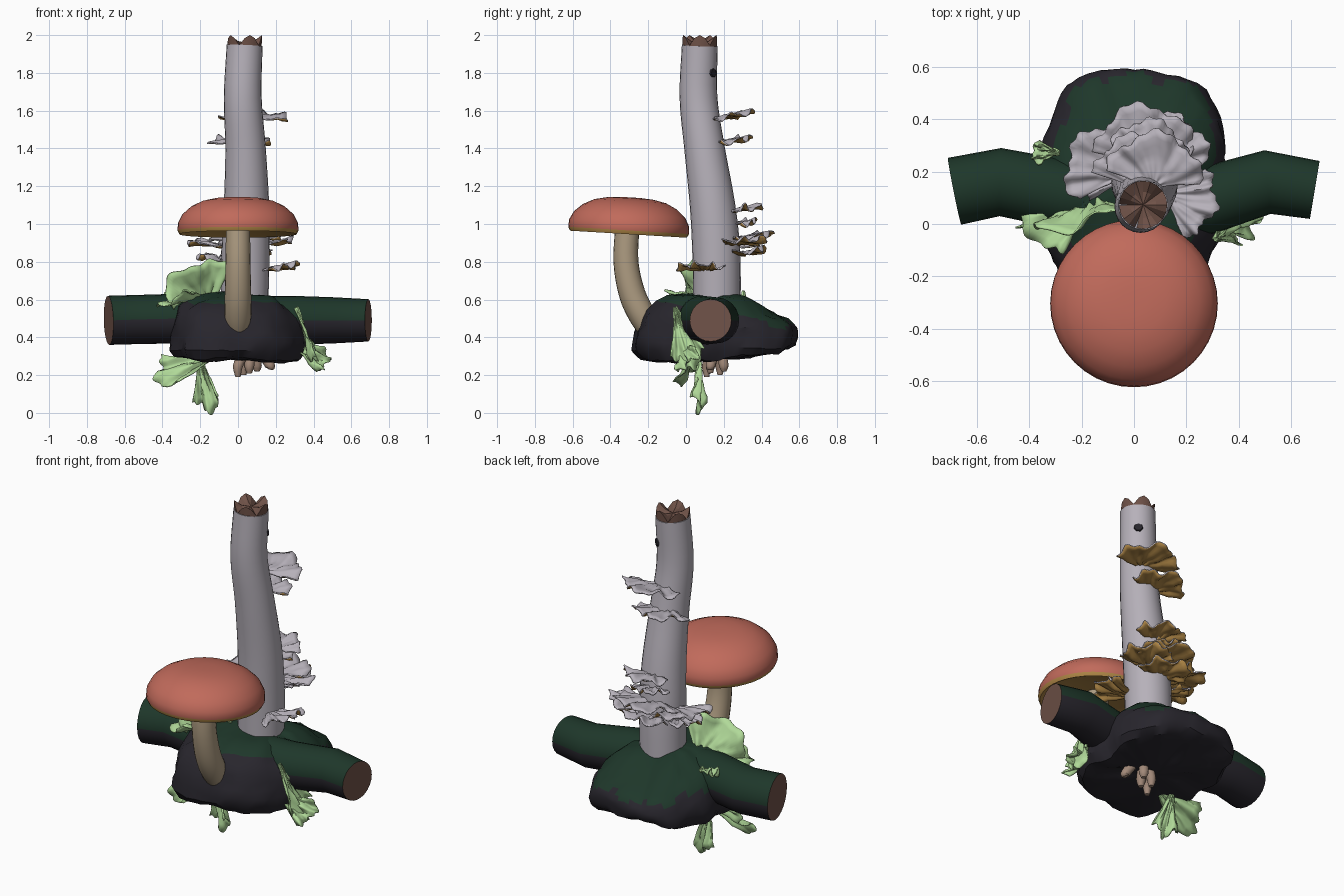
import bpy, bmesh, math, random
from mathutils import Vector, Matrix, noise

random.seed(4)
cube = bpy.data.objects.get("Cube")
if cube:
    bpy.data.objects.remove(cube, do_unlink=True)


def material(name, r, g, b):
    m = bpy.data.materials.new(name)
    m.use_nodes = True
    m.diffuse_color = (r, g, b, 1)
    bsdf = next(n for n in m.node_tree.nodes if n.type == 'BSDF_PRINCIPLED')
    bsdf.inputs["Base Color"].default_value = (r, g, b, 1)
    bsdf.inputs["Roughness"].default_value = 0.8
    return m


GREY = material("pale grey bark", 0.47, 0.44, 0.49)
GOLD = material("golden brown", 0.42, 0.235, 0.06)
MOSS = material("dark moss", 0.013, 0.038, 0.023)
COAL = material("charcoal", 0.021, 0.019, 0.026)
LEAF = material("light green", 0.44, 0.70, 0.32)
WOOD = material("broken wood brown", 0.16, 0.085, 0.065)
STEM = material("beige stem", 0.42, 0.33, 0.22)
CAP = material("coral red", 0.53, 0.145, 0.105)
BUD = material("pinkish beige", 0.36, 0.25, 0.19)


def finish(name, bm, mats, rule=None, angle=40):
    """Turn a bmesh into a smooth-shaded object, colouring faces by a rule."""
    bm.normal_update()
    if rule:
        for f in bm.faces:
            f.material_index = rule(f.calc_center_median(), f.normal)
    mesh = bpy.data.meshes.new(name)
    bm.to_mesh(mesh)
    bm.free()
    for m in mats:
        mesh.materials.append(m)
    obj = bpy.data.objects.new(name, mesh)
    bpy.context.collection.objects.link(obj)
    bpy.ops.object.select_all(action='DESELECT')
    obj.select_set(True)
    bpy.context.view_layer.objects.active = obj
    bpy.ops.object.shade_smooth_by_angle(angle=math.radians(angle))
    return obj


def loft(name, rings, mats, rule=None, angle=40):
    """Skin closed rings of points and close both ends with fans."""
    bm = bmesh.new()
    rows = [[bm.verts.new(p) for p in ring] for ring in rings]
    n = len(rows[0])
    for a, b in zip(rows, rows[1:]):
        for i in range(n):
            j = (i + 1) % n
            bm.faces.new((a[i], a[j], b[j], b[i]))
    for row in (rows[0], rows[-1]):
        mid = bm.verts.new(sum((v.co for v in row), Vector()) / n)
        for i in range(n):
            bm.faces.new((row[i], row[(i + 1) % n], mid))
    bmesh.ops.recalc_face_normals(bm, faces=bm.faces)
    return finish(name, bm, mats, rule, angle)


def circle(centre, r, n, u=Vector((1, 0, 0)), v=Vector((0, 1, 0))):
    turns = [math.tau * i / n for i in range(n)]
    return [Vector(centre) + r * (u * math.cos(a) + v * math.sin(a)) for a in turns]


def tube_rings(path, n=20, steps=4, ref=(0, 1, 0)):
    """Rings along a smoothed path of (x, y, z, radius) points."""
    pts = [Vector(p) for p in path]
    pts = [2 * pts[0] - pts[1]] + pts + [2 * pts[-1] - pts[-2]]
    fine = []
    for a, b, c, d in zip(pts, pts[1:], pts[2:], pts[3:]):
        for s in range(steps):
            t = s / steps
            fine.append(0.5 * (2 * b + (c - a) * t + (2 * a - 5 * b + 4 * c - d) * t * t
                               + (3 * b - a - 3 * c + d) * t ** 3))
    fine.append(pts[-2])
    rings = []
    for i, p in enumerate(fine):
        t = (fine[min(i + 1, len(fine) - 1)] - fine[max(i - 1, 0)]).to_3d().normalized()
        u = t.cross(Vector(ref)).normalized()
        rings.append(circle(p.to_3d(), p.w, n, u, u.cross(t)))
    return rings


def ruffle(name, base, heading, up, length, spread, wave, mats, folds, pleat):
    """Thin wavy fan growing from a base point along a heading."""
    d = Vector(heading).normalized()
    side = Vector(up).cross(d).normalized()
    nrm = d.cross(side)
    ph, rows, cols = random.uniform(0, 6), 8, 36
    bm = bmesh.new()
    grid = []
    for i in range(rows):
        t = 0.04 + 0.96 * i / (rows - 1)
        row = []
        for j in range(cols):
            s = 2 * j / (cols - 1) - 1
            a = s * spread
            r = length * t * (1 - 0.15 * s * s + 0.07 * t * math.sin(folds * 1.5 * s + ph)
                              + 0.03 * t * math.sin(folds * 5 * s))
            h = wave * t * t * (math.sin(folds * 2.2 * s + ph + t) + pleat * math.sin(folds * 4 * s - 3 * t))
            h += wave * noise.noise(Vector((4 * t, 4 * s, ph)))
            row.append(bm.verts.new(Vector(base) + d * r * math.cos(a) + side * r * math.sin(a) + nrm * h))
        grid.append(row)
    for p, q in zip(grid, grid[1:]):
        for j in range(cols - 1):
            bm.faces.new((p[j], q[j], q[j + 1], p[j + 1]))
    obj = finish(name, bm, mats, angle=60)
    mod = obj.modifiers.new("thickness", 'SOLIDIFY')
    mod.thickness, mod.offset, mod.material_offset = 0.007, -1, len(mats) - 1
    return obj


# Mossy rock, tapering towards the back
radii = [0.33, 0.40, 0.43, 0.43, 0.45, 0.38, 0.34, 0.41, 0.49, 0.44, 0.43, 0.40]
levels = [(0.4, 0.285), (0.75, 0.275), (0.93, 0.285), (1, 0.33), (1, 0.38), (0.98, 0.43), (0.95, 0.47),
          (0.91, 0.51), (0.85, 0.545), (0.76, 0.58), (0.6, 0.61), (0.4, 0.63), (0.15, 0.635)]
rock = []
for scale, z in levels:
    ring = []
    for i in range(64):
        k, f = divmod(i, 64 / 12)
        k, f = int(k), f / (64 / 12)
        r = scale * (radii[k] * (1 - f) + radii[(k + 1) % 12] * f)
        a = math.tau * i / 64
        y = 0.17 + r * math.sin(a)
        back = max(0, y - 0.22)
        p = Vector((r * math.cos(a), y + back * (z - 0.38) * 0.8, z + back * (0.16 - 0.55 * (z - 0.28) / 0.35)))
        ring.append(p + 0.03 * noise.noise_vector(p * 6) + 0.012 * noise.noise_vector(p * 16))
    rock.append(ring)
loft("rock", rock, [COAL, MOSS],
     lambda c, n: int(c.z + 0.2 * (c.y - 0.15) + 0.05 * noise.noise(c * 6) > 0.535 and n.z > 0), 35)

# Horizontal log through the rock
log = [(-0.685, 0.125, 0.49, 0.13), (-0.51, 0.16, 0.495, 0.13), (-0.28, 0.115, 0.5, 0.132),
       (0, 0.08, 0.49, 0.13), (0.28, 0.09, 0.49, 0.13), (0.51, 0.16, 0.49, 0.122), (0.69, 0.13, 0.49, 0.112)]


def log_rule(c, n):
    if abs(c.x) > 0.64 and abs(n.x) > 0.8:
        return 2
    return int(n.z > -0.1)


loft("fallen_log", tube_rings(log, 24, 1, (0, 0, 1)), [COAL, MOSS, WOOD], log_rule)

# Tall trunk with a splintered top
trunk = [(0.035, 0.165, 0.55, 0.125), (0.04, 0.16, 0.85, 0.127), (0.045, 0.14, 1.1, 0.12),
         (0.04, 0.098, 1.4, 0.107), (0.025, 0.066, 1.67, 0.1), (0.035, 0.073, 1.945, 0.095)]
loft("trunk", tube_rings(trunk, 24), [GREY])
top, n = (0.035, 0.073), 20
heights = [1.945 + 0.055 * abs(math.sin(2.5 * math.tau * (i + 2) / n)) for i in range(n)]
rim = [Vector((p.x, p.y, h)) for p, h in zip(circle((*top, 0), 0.092, n), heights)]
inner = [Vector((p.x, p.y, 1.95 + (h - 1.95) * 0.4)) for p, h in zip(circle((*top, 0), 0.05, n), heights)]
loft("splintered_top", [circle((*top, 1.93), 0.09, n), rim, inner], [WOOD], angle=20)

# Knot on the upper trunk
bm = bmesh.new()
out = Vector((0.62, 0.78, 0))
bmesh.ops.create_cone(bm, cap_ends=True, segments=7, radius1=0.026, radius2=0.022, depth=0.009,
                      matrix=Matrix.Translation(Vector((0.029, 0.068, 1.8)) + out * 0.098)
                      @ out.to_track_quat('Z', 'Y').to_matrix().to_4x4())
finish("knot", bm, [COAL])

# Large mushroom
stem = [(0, -0.31, 1.0, 0.064), (0, -0.318, 0.8, 0.066), (0, -0.285, 0.63, 0.07),
        (0, -0.23, 0.51, 0.07), (0, -0.18, 0.41, 0.05)]
loft("mushroom_stem", tube_rings(stem), [STEM])
profile = [(0.05, 0.05), (0.16, 0.045), (0.27, 0.02), (0.31, 0), (0.32, 0.02), (0.318, 0.06),
           (0.295, 0.105), (0.25, 0.145), (0.19, 0.175), (0.12, 0.19), (0.05, 0.195)]
cap = loft("mushroom_cap", [circle((0, 0, z), r, 40) for r, z in profile], [CAP, GOLD],
           lambda c, n: int(n.z < -0.3))
cap.matrix_world = Matrix.Translation((0, -0.305, 0.946)) @ Matrix.Rotation(-0.06, 4, 'X')

# Shelf fungi: base point, heading from +y towards +x in degrees, length, spread
shelves = [((0.07, 0.14, 1.56), 8, 0.21, 1.35), ((0.01, 0.14, 1.43), 0, 0.2, 1.25),
           ((0.05, 0.22, 1.07), 5, 0.18, 1.2), ((0.04, 0.23, 1.0), -10, 0.14, 1.1),
           ((0.04, 0.23, 0.92), 0, 0.225, 1.35), ((-0.05, 0.18, 0.88), -55, 0.22, 1.1),
           ((-0.05, 0.16, 0.81), -70, 0.16, 0.9), ((0.09, 0.22, 0.89), 42, 0.21, 1.0),
           ((0.03, 0.24, 0.84), 12, 0.18, 1.3), ((0.11, 0.12, 0.755), 108, 0.21, 0.8)]
for i, (base, deg, length, spread) in enumerate(shelves):
    a = math.radians(deg)
    ruffle(f"shelf_fungus_{i + 1}", base, (math.sin(a), math.cos(a), 0.16), (0, 0, 1),
           length, spread, 0.014, [GREY, GOLD], 5, 0.5)

# Leafy ruffles: base, heading, facing, length, spread
leaves = [((-0.15, 0.11, 0.56), (-0.45, -0.45, 0.75), (-0.5, 0.6, 0.6), 0.28, 1.0),
          ((-0.18, 0.08, 0.62), (-0.9, -0.4, -0.2), (-0.25, 0.25, 1), 0.25, 0.8),
          ((-0.21, 0.07, 0.31), (0.2, 0, -1), (-0.3, -0.8, 0.2), 0.30, 0.3),
          ((-0.1, 0.05, 0.31), (-1, -0.15, -0.35), (-0.1, -0.7, 0.6), 0.35, 0.38),
          ((0.31, -0.06, 0.57), (0.3, 0.25, -0.9), (1, 0, 0.3), 0.35, 0.32),
          ((0.28, -0.03, 0.37), (1, 0.2, -0.55), (-0.1, -0.7, 0.7), 0.23, 0.42),
          ((-0.28, 0.27, 0.61), (-1, 0.05, 0.05), (0, -0.2, 1), 0.11, 0.5)]
for i, (base, d, up, length, spread) in enumerate(leaves):
    ruffle(f"leafy_ruffle_{i + 1}", base, d, up, length, spread, 0.024, [LEAF], 3, 0.25)

# Small buds splaying out under the rock
for i, (x, y) in enumerate([(0, 0.11), (0.03, 0.18), (0.06, 0.13), (0.1, 0.2), (0.17, 0.13)]):
    path = [(x * 0.6 + 0.03, y * 0.6 + 0.07, 0.31, 0.026), (x, y, 0.25, 0.026), (x, y, 0.19 + 0.01 * i, 0.014)]
    loft(f"bud_{i + 1}", tube_rings(path, 10), [BUD])
